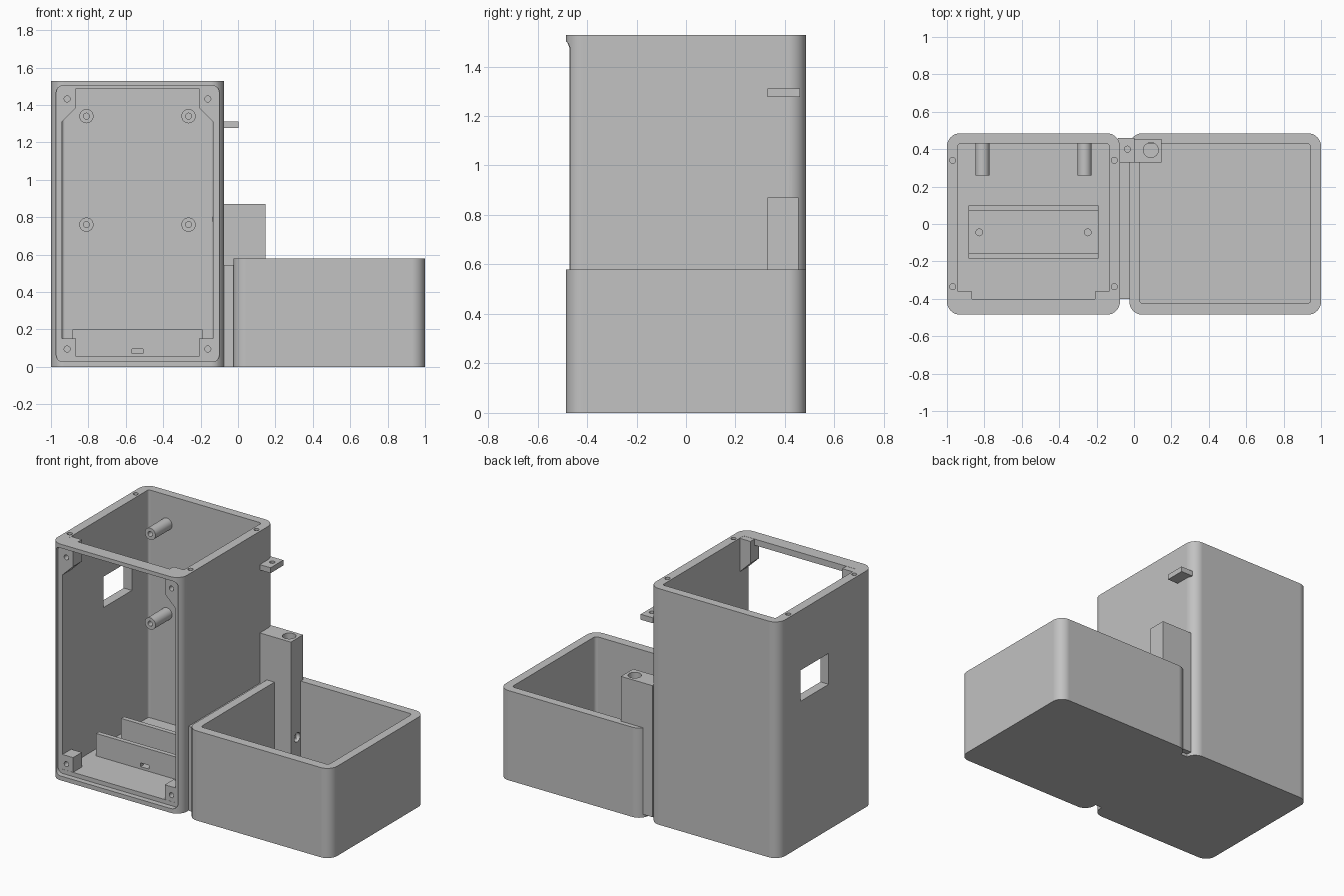
import bpy, bmesh
from mathutils import Matrix, Vector

old = bpy.data.objects.get("Cube")
if old:
    bpy.data.objects.remove(old, do_unlink=True)

grey = bpy.data.materials.new("plain_grey")
grey.use_nodes = True
COLOR = (0.54, 0.54, 0.54, 1)
grey.diffuse_color = COLOR
grey.node_tree.nodes["Principled BSDF"].inputs["Base Color"].default_value = COLOR


def finish(name, bm):
    bmesh.ops.recalc_face_normals(bm, faces=bm.faces)
    mesh = bpy.data.meshes.new(name)
    bm.to_mesh(mesh)
    bm.free()
    mesh.materials.append(grey)
    obj = bpy.data.objects.new(name, mesh)
    bpy.context.collection.objects.link(obj)
    return obj


def box(name, x, y, z, radius=0, axis=2, segments=8):
    """Box from ranges, with the edges along one axis optionally rounded."""
    bm = bmesh.new()
    bmesh.ops.create_cube(bm, size=1)
    for v in bm.verts:
        v.co = Vector([(r[0] + r[1]) / 2 + c * (r[1] - r[0])
                       for r, c in zip((x, y, z), v.co)])
    if radius:
        edges = [e for e in bm.edges
                 if abs((e.verts[0].co - e.verts[1].co).normalized()[axis]) > 0.9]
        bmesh.ops.bevel(bm, geom=edges, offset=radius, segments=segments,
                        profile=0.5, affect='EDGES')
    return finish(name, bm)


def rod(name, start, axis, length, radius):
    """Cylinder from a start point along a world axis."""
    d = Vector((0, 0, 0))
    d[axis] = length
    bm = bmesh.new()
    bmesh.ops.create_cone(
        bm, cap_ends=True, segments=32, radius1=radius, radius2=radius, depth=length,
        matrix=Matrix.Translation(Vector(start) + d / 2) @ d.to_track_quat('Z', 'Y').to_matrix().to_4x4())
    return finish(name, bm)


def prism(name, profile, y):
    """Extrude an xz profile between two y values."""
    bm = bmesh.new()
    face = bm.faces.new([bm.verts.new((px, y[0], pz)) for px, pz in profile])
    ext = bmesh.ops.extrude_face_region(bm, geom=[face])["geom"]
    bmesh.ops.translate(bm, vec=(0, y[1] - y[0], 0),
                        verts=[g for g in ext if isinstance(g, bmesh.types.BMVert)])
    return finish(name, bm)


def combine(target, tools, operation):
    for tool in tools:
        mod = target.modifiers.new("combine", 'BOOLEAN')
        mod.operation = operation
        mod.solver = 'EXACT'
        mod.object = tool
        bpy.context.view_layer.objects.active = target
        bpy.ops.object.modifier_apply(modifier=mod.name)
        bpy.data.objects.remove(tool, do_unlink=True)


MID = -0.5375            # tower centre line
TOP = 1.527
FLOOR = 0.055
INNER = (-0.941, -0.133)
sides = (-1, 1)

# Tower shell, open at top and front, with a shallow front panel seat
tower = box("tower_shell", (-1, -0.075), (-0.485, 0.485), (0, TOP), 0.07)
combine(tower, [
    box("panel_seat", (-0.972, -0.1), (-0.6, -0.45), (0.028, 1.502), 0.035, 1),
    box("cavity", INNER, (-0.4, 0.43), (FLOOR, 2), 0.015),
    box("front_opening", INNER, (-0.6, -0.38), (FLOOR, 1.487)),
    box("side_window", (-1.1, -0.9), (-0.03, 0.26), (0.94, 1.14)),
], 'DIFFERENCE')

# Corner tabs inside the tower
tabs = []
for s in sides:
    outer, inner = MID + s * 0.42, MID + s * 0.328
    edge = MID + s * 0.405
    tabs.append(prism("upper_tab", [(outer, TOP - 0.001), (inner, TOP - 0.001), (inner, 1.385),
                                    (edge, 1.31), (outer, 1.31)], (-0.449, -0.36)))
    tabs.append(box("lower_tab", sorted((outer, inner)), (-0.449, -0.36), (0.04, 0.15)))
combine(tower, tabs, 'UNION')

# Screw holes in the tabs and top rim, and the tube hole in the side wall
screws = []
for s in sides:
    for z in (0.095, 1.432):
        screws.append(rod("tab_screw", (MID + s * 0.376, -0.5, z), 1, 0.11, 0.016))
    for y in (-0.335, 0.34):
        screws.append(rod("top_screw", (MID + s * 0.432, y, TOP - 0.08), 2, 0.2, 0.016))
screws.append(rod("wall_tube", (-0.2, 0.395, 0.79), 0, 0.2, 0.03))
combine(tower, screws, 'DIFFERENCE')

# Standoffs on the back wall
parts = [tower]
for s, side in zip(sides, ("right", "left")):
    for z, level in ((0.76, "lower"), (1.34, "upper")):
        post = rod(f"{level}_{side}_standoff", (MID + s * 0.273, 0.26, z), 1, 0.18, 0.038)
        hole = rod("standoff_hole", (MID + s * 0.273, 0.2, z), 1, 0.17, 0.016)
        combine(post, [hole], 'DIFFERENCE')
        parts.append(post)

# Tray with a slotted front rail and a rear rail
RAIL = (-0.885, -0.19)
tray = box("floor_tray", RAIL, (-0.185, 0.1), (0.04, 0.2))
combine(tray, [
    box("tray_channel", (-1, 0), (-0.155, 0.07), (0.07, 0.3)),
    box("slot", (-0.567, -0.508), (-0.3, -0.1), (0.0705, 0.095)),
] + [rod("floor_screw", (MID + s * 0.29, -0.045, 0.05), 2, 0.1, 0.018) for s in sides],
    'DIFFERENCE')
parts.append(tray)

# Basin beside the tower and the web that joins them
basin = box("basin", (-0.025, 1), (-0.485, 0.485), (0, 0.58), 0.07)
combine(basin, [box("basin_cavity", (0.03, 0.945), (-0.425, 0.43), (FLOOR, 1), 0.02)], 'DIFFERENCE')
web = box("joining_web", (-0.085, -0.015), (-0.4, 0.42), (0, 0.545))
parts += [basin, web]

# Bored column standing in the basin corner
column = box("pipe_column", (-0.08, 0.147), (0.33, 0.455), (0.02, 0.87))
combine(column, [
    rod("bore", (0.09, 0.395, 0.2), 2, 0.8, 0.04),
    rod("inlet", (0.09, 0.395, 0.23), 0, 0.2, 0.03),
    rod("tube_hole", (-0.2, 0.395, 0.79), 0, 0.29, 0.03),
], 'DIFFERENCE')
parts.append(column)

# Small drilled bracket on the tower wall
bracket = box("pipe_bracket", (-0.085, 0.002), (0.33, 0.46), (1.277, 1.312))
combine(bracket, [rod("bracket_hole", (-0.035, 0.4, 1.285), 2, 0.2, 0.016)], 'DIFFERENCE')
parts.append(bracket)

# Smooth rounded corners while keeping the broad faces flat
for obj in bpy.context.view_layer.objects:
    obj.select_set(obj in parts)
bpy.context.view_layer.objects.active = tower
bpy.ops.object.shade_smooth_by_angle()
for obj in parts:
    mod = obj.modifiers.new("flat_faces", 'WEIGHTED_NORMAL')
    mod.keep_sharp = True
